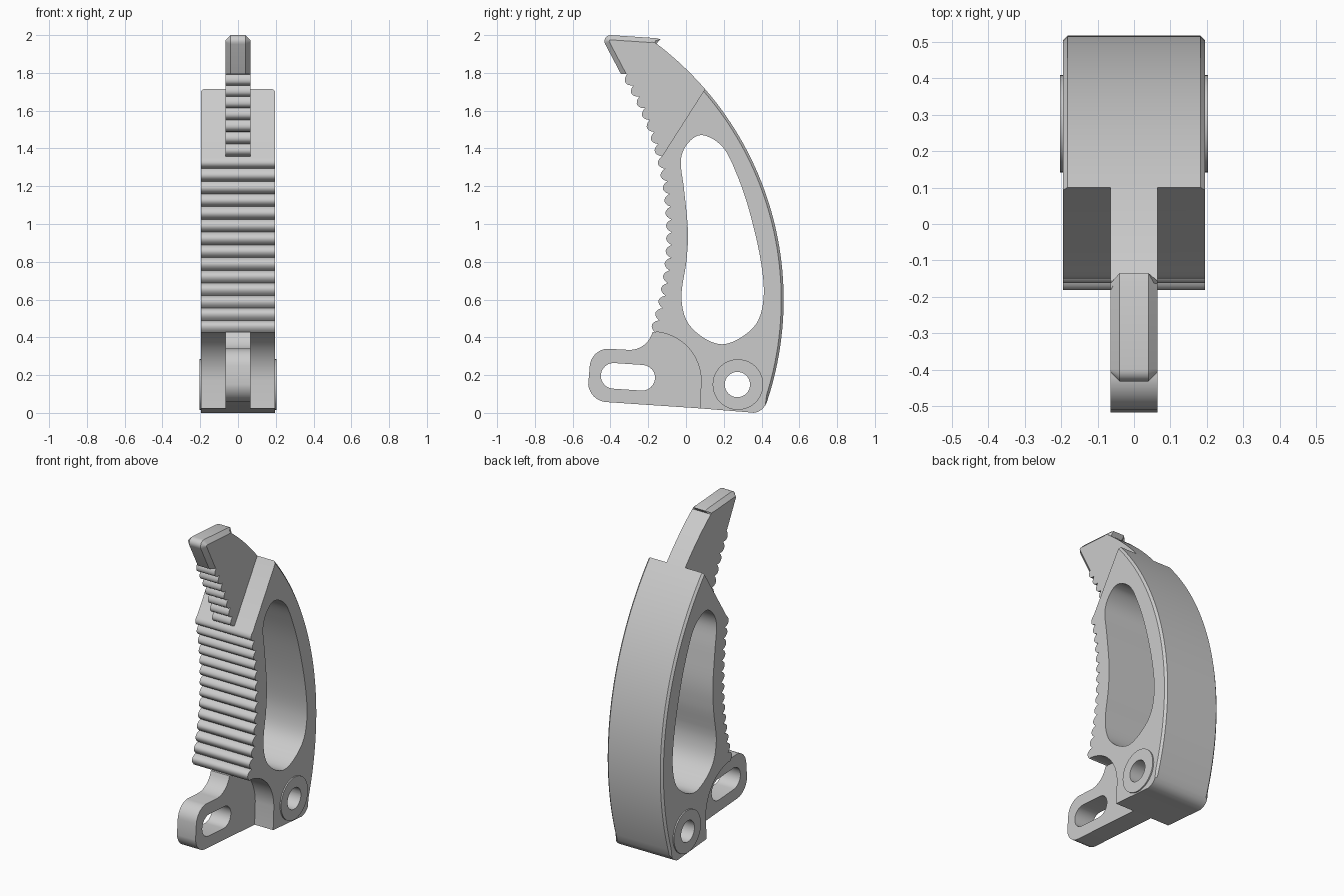
import bpy, bmesh
from math import sin, cos, radians, degrees, asin, hypot, pi
from mathutils import Vector

if "Cube" in bpy.data.objects:
    bpy.data.objects.remove(bpy.data.objects["Cube"])

BACK = (-1.183, 0.60, 1.70)      # back arc: centre y, centre z, radius
GRIP = (-1.69, 0.95)             # centre of the toothed front arc
BODY_W, BLADE_W = 0.195, 0.065   # half widths
TOOTH = 0.0419                   # tooth pitch in radians
GRIP_START = -0.331


def arc(cy, cz, r, a0, a1, n=8):
    """Points on an arc in the y-z plane, angles in degrees."""
    return [(cy + r * cos(radians(a0 + (a1 - a0) * i / n)),
             cz + r * sin(radians(a0 + (a1 - a0) * i / n))) for i in range(n + 1)]


def back_arc(z0, z1, n):
    cy, cz, r = BACK
    return arc(cy, cz, r, degrees(asin((z0 - cz) / r)), degrees(asin((z1 - cz) / r)), n)


def teeth(first, last, steps=8):
    """Rounded grip ridges, listed from bottom to top."""
    pts = []
    for i in range(first * steps, last * steps + 1):
        a = GRIP_START + TOOTH * i / steps
        r = 1.615 - 0.03 * abs(sin(pi * i / steps)) ** 0.7
        pts.append((GRIP[0] + r * cos(a), GRIP[1] + r * sin(a)))
    return pts


def smooth_loop(pts, n=6):
    """Closed Catmull-Rom curve through the points."""
    out = []
    k = len(pts)
    for i in range(k):
        p0, p1, p2, p3 = (Vector(pts[(i + j - 1) % k]) for j in range(4))
        for s in range(n):
            t = s / n
            out.append(tuple(0.5 * (2 * p1 + (p2 - p0) * t + (2 * p0 - 5 * p1 + 4 * p2 - p3) * t * t
                                    + (3 * p1 - p0 - 3 * p2 + p3) * t ** 3)))
    return out


def plate(name, pts, half, chamfer=0, where=None):
    """Extrude a y-z profile across x; chamfer the rim edges picked by where(y, z)."""
    bm = bmesh.new()
    face = bm.faces.new([bm.verts.new((-half, y, z)) for y, z in pts])
    new = bmesh.ops.extrude_face_region(bm, geom=[face])["geom"]
    bmesh.ops.translate(bm, vec=(2 * half, 0, 0),
                        verts=[g for g in new if isinstance(g, bmesh.types.BMVert)])
    bmesh.ops.recalc_face_normals(bm, faces=bm.faces)
    if chamfer:
        rim = [e for e in bm.edges if abs(e.verts[0].co.x - e.verts[1].co.x) < 1e-6
               and all(where(v.co.y, v.co.z) for v in e.verts)]
        bmesh.ops.bevel(bm, geom=rim, offset=chamfer, segments=1, affect='EDGES')
    mesh = bpy.data.meshes.new(name)
    bm.to_mesh(mesh)
    bm.free()
    obj = bpy.data.objects.new(name, mesh)
    bpy.context.collection.objects.link(obj)
    return obj


def cut(obj, pts):
    """Cut a through hole with the given outline."""
    tool = plate("hole_cutter", pts, 0.4)
    tool.hide_render = True
    mod = obj.modifiers.new("hole", 'BOOLEAN')
    mod.operation, mod.solver, mod.object = 'DIFFERENCE', 'EXACT', tool
    bpy.context.view_layer.objects.active = obj
    bpy.ops.object.modifier_apply(modifier=mod.name)
    bpy.data.objects.remove(tool)


# Wide body with a V-cut top, toothed front and scooped lower front
scoop = arc(-0.18, 0.17, 0.26, 84, 0, 12) + [(0.073, 0.024)]
body_pts = (back_arc(0.05, 1.715, 40) + teeth(0, 14)[::-1] + scoop
            + [(0.345, 0.002)] + arc(0.35, 0.08, 0.08, -85, -30, 6))
body = plate("body", body_pts, BODY_W, 0.013,
             lambda y, z: abs(hypot(y - BACK[0], z - BACK[1]) - BACK[2]) < 1e-3)

# Large finger opening
cut(body, smooth_loop([(.09, 1.47), (.015, 1.433), (-.027, 1.34), (-.01, 1.18), (.01, .97),
                       (.003, .81), (-.024, .6), (.03, .45), (.19, .363), (.355, .45),
                       (.41, .6), (.395, .81), (.335, 1.07), (.27, 1.26), (.195, 1.407)]))

# Raised pivot boss with its pin hole
pin = arc(0.272, 0.15, 0.067, 0, 360, 32)[:-1]
boss = plate("pivot_boss", arc(0.275, 0.15, 0.134, 0, 360, 40)[:-1], 0.203)
for part in (body, boss):
    cut(part, pin)

# Narrow toothed blade with a chamfered tip
blade_pts = (back_arc(1.715, 1.955, 10) + [(-0.135, 1.978), (-0.16, 1.984)]
             + arc(-0.4, 1.968, 0.032, 86, 210, 6) + [(-0.345, 1.795)]
             + teeth(14, 21)[::-1])
blade = plate("blade", blade_pts, BLADE_W, 0.025,
              lambda y, z: z > 1.95 or (z > 1.793 and y < -0.34))

# Narrow mounting lug with a slot
lug_pts = (scoop[::-1] + arc(-0.3, 0.46, 0.127, -15, -88, 8)
           + arc(-0.41, 0.24, 0.1, 95, 175, 8) + arc(-0.415, 0.16, 0.103, 185, 266, 8))
lug = plate("mounting_lug", lug_pts, BLADE_W)
cut(lug, arc(-0.232, 0.186, 0.068, -94, 86, 12) + arc(-0.383, 0.196, 0.068, 86, 266, 12))

# Smooth the curved walls, keep edges crisp
bpy.ops.object.select_all(action='DESELECT')
for part in (body, boss, blade, lug):
    part.select_set(True)
bpy.context.view_layer.objects.active = body
bpy.ops.object.shade_smooth_by_angle(angle=radians(25))
